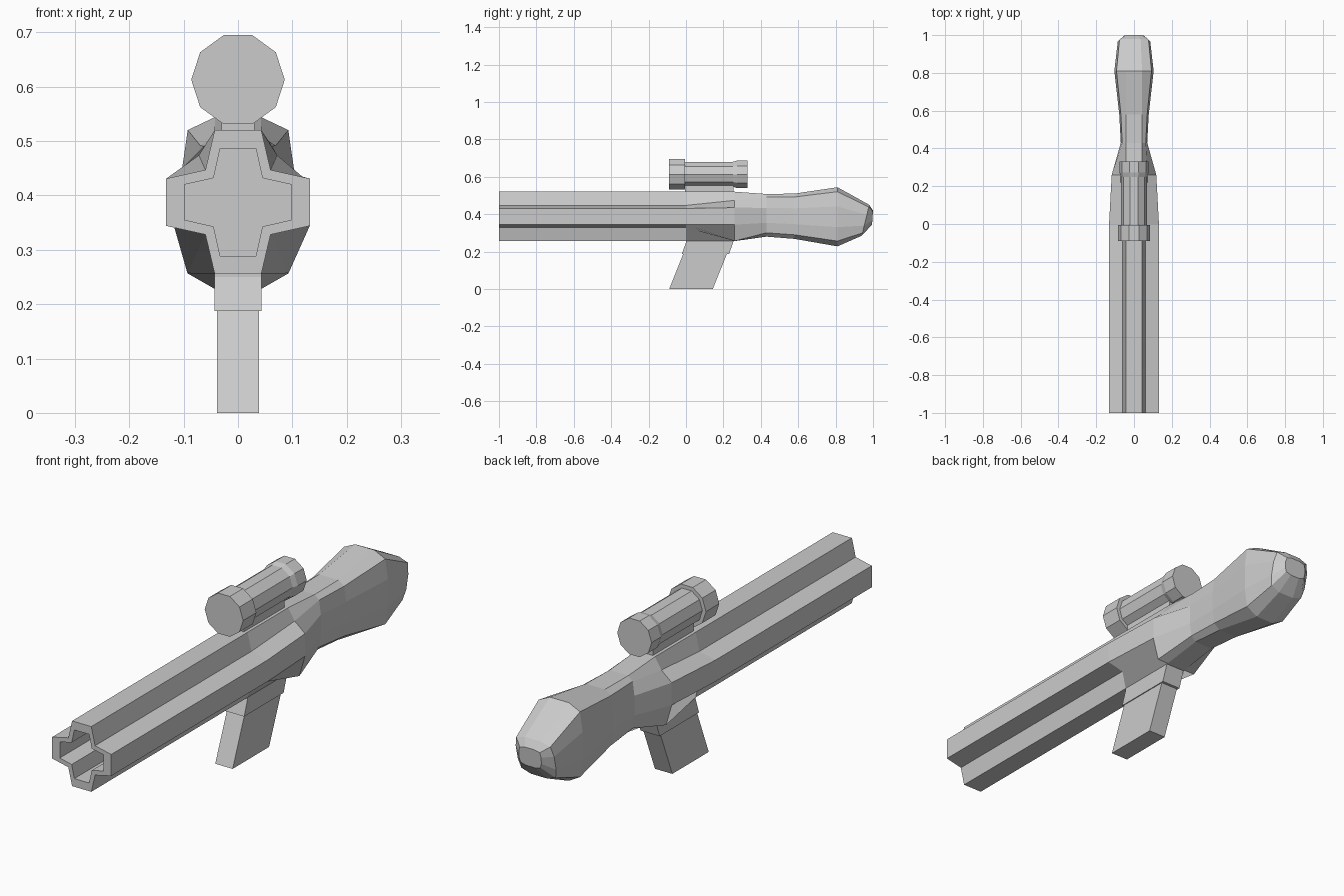
import bpy, bmesh
from math import cos, sin, tau

if "Cube" in bpy.data.objects:
    bpy.data.objects.remove(bpy.data.objects["Cube"])


def loft(name, rings, closed_ends=True):
    """Skin a list of equal-length point rings into one flat-shaded object."""
    bm = bmesh.new()
    rows = [[bm.verts.new(p) for p in ring] for ring in rings]
    for a, b in zip(rows, rows[1:]):
        n = len(a)
        for i in range(n):
            j = (i + 1) % n
            bm.faces.new((a[i], a[j], b[j], b[i]))
    if closed_ends:
        bm.faces.new(rows[0])
        bm.faces.new(rows[-1])
    bmesh.ops.recalc_face_normals(bm, faces=bm.faces)
    mesh = bpy.data.meshes.new(name)
    bm.to_mesh(mesh)
    bm.free()
    obj = bpy.data.objects.new(name, mesh)
    bpy.context.collection.objects.link(obj)
    return obj


def mirror_ring(y, half):
    """Right-hand (x, z) profile, top to bottom, mirrored to a full ring."""
    full = half + [(-x, z) for x, z in reversed(half)]
    return [(x, y, z) for x, z in full]


def stock_ring(y_top, y_bottom, half_width, z_top, z_bottom, flat=0.41):
    """Rounded-box ring that may lean between its top and bottom."""
    shape = [(flat, 1), (.89, .85), (1, .35), (1, -.35), (.89, -.82), (flat, -1)]
    zc, hz = (z_top + z_bottom) / 2, (z_top - z_bottom) / 2
    ring = mirror_ring(0, [(x * half_width, v) for x, v in shape])
    return [(x, y_bottom + (y_top - y_bottom) * (v + 1) / 2, zc + v * hz)
            for x, _, v in ring]


def extrude_x(name, profile, half_width):
    """Side profile (y, z) extruded symmetrically across x."""
    return loft(name, [[(x, y, z) for y, z in profile]
                       for x in (-half_width, half_width)])


# Barrel, receiver and stock: a hollow cross section blending to a club butt
outer = [(.043, .52), (.06, .447), (.132, .431),
         (.132, .344), (.06, .328), (.043, .256)]
bore = [(.033, .486), (.045, .432), (.098, .42),
        (.098, .355), (.045, .343), (.033, .289)]
receiver = [(.043, .52), (.072, .474), (.118, .435),
            (.118, .344), (.093, .257), (.043, .256)]
loft("barrel_and_stock", [
    mirror_ring(-.5, bore),
    mirror_ring(-1, bore),
    mirror_ring(-1, outer),
    mirror_ring(0, outer),
    mirror_ring(.26, receiver),
    stock_ring(.43, .43, .070, .508, .280, .60),
    stock_ring(.58, .58, .078, .510, .268, .55),
    stock_ring(.81, .81, .104, .544, .228),
    stock_ring(.98, .94, .086, .450, .285),
    stock_ring(1.0, .995, .050, .420, .345),
])

# Pistol grip with a slightly larger collar
extrude_x("grip_collar", [(0, .34), (0, .25), (-.022, .187),
                          (.23, .187), (.255, .257), (.255, .34)], .043)
extrude_x("grip", [(-.014, .19), (-.09, 0), (.143, 0), (.22, .19)], .039)

# Ten-sided scope with front bell and flared eyepiece
stations = [(-.09, .086), (-.005, .086), (-.005, .070),
            (.25, .070), (.272, .077), (.33, .077)]
loft("scope", [[(r * cos(i * tau / 10), y, .613 + r * sin(i * tau / 10))
                for i in range(10)] for y, r in stations])

# Scope mount
extrude_x("scope_mount", [(-.005, .51), (.255, .51), (.255, .56), (-.005, .56)], .03)
